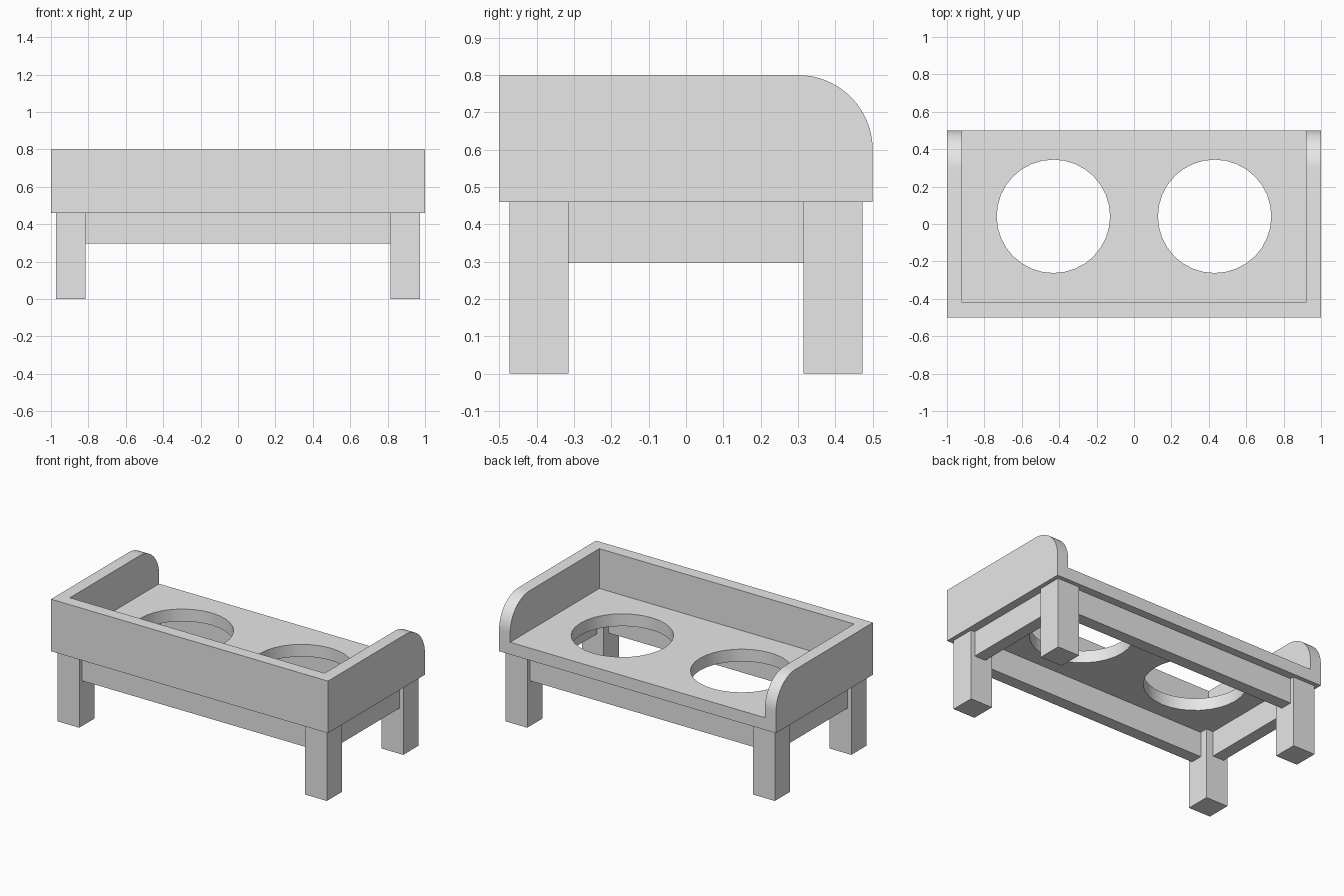
import bpy, bmesh, math

cube = bpy.data.objects.get("Cube")
if cube:
    bpy.data.objects.remove(cube, do_unlink=True)

GREY = bpy.data.materials.new("plain grey")
GREY.use_nodes = True
GREY.diffuse_color = (0.8, 0.8, 0.8, 1)
GREY.node_tree.nodes["Principled BSDF"].inputs["Base Color"].default_value = (0.8, 0.8, 0.8, 1)

WALL = 0.08                  # thickness of the tray boards
BASE, FLOOR, TOP = 0.46, 0.54, 0.80
APRON_LOW = 0.297
LEG = 0.158
LEG_X, LEG_Y = 0.894, 0.394  # leg centres
HOLE_X, HOLE_Y, HOLE_R = 0.431, 0.041, 0.303


def add_object(name, bm):
    """Finish a part: smooth shading with sharp edges above 30 degrees."""
    bmesh.ops.recalc_face_normals(bm, faces=bm.faces[:])
    bm.normal_update()
    for face in bm.faces:
        face.smooth = True
    for edge in bm.edges:
        edge.smooth = edge.calc_face_angle(0) < math.radians(30)
    mesh = bpy.data.meshes.new(name)
    bm.to_mesh(mesh)
    bm.free()
    mesh.materials.append(GREY)
    bpy.context.scene.collection.objects.link(bpy.data.objects.new(name, mesh))


def box(name, x, y, z):
    """Box from (low, high) ranges on each axis."""
    bm = bmesh.new()
    bmesh.ops.create_cube(bm, size=1)
    for v in bm.verts:
        v.co = [sum(r) / 2 + c * (r[1] - r[0]) for r, c in zip((x, y, z), v.co)]
    add_object(name, bm)


def span(centre, size):
    return (centre - size / 2, centre + size / 2)


# Tray floor: one half per bowl opening, meeting at the middle
def floor_half(name, side):
    x_in, x_out = -HOLE_X, 1 - WALL - HOLE_X
    y_low, y_high = WALL - 0.5 - HOLE_Y, 0.5 - HOLE_Y
    angles = [math.tau * i / 32 for i in range(32)]
    angles += [math.atan2(y, x) % math.tau for x in (x_in, x_out) for y in (y_low, y_high)]
    bm = bmesh.new()
    rings = []
    for a in sorted(angles):
        c, s = math.cos(a), math.sin(a)
        reach = min((x_out if c > 0 else x_in) / c if abs(c) > 1e-6 else 9,
                    (y_high if s > 0 else y_low) / s if abs(s) > 1e-6 else 9)
        rings.append([bm.verts.new((side * (HOLE_X + r * c), HOLE_Y + r * s, z))
                      for r, z in ((HOLE_R, BASE), (reach, BASE), (reach, FLOOR), (HOLE_R, FLOOR))])
    for i, ring in enumerate(rings):
        before = rings[i - 1]
        for j in range(4):
            k = (j + 1) % 4
            # The two halves touch at x = 0, so no wall is needed there
            if j != 1 or abs(ring[1].co.x) + abs(before[1].co.x) > 1e-5:
                bm.faces.new((before[j], before[k], ring[k], ring[j]))
    add_object(name, bm)


floor_half("left_tray_floor", 1)
floor_half("right_tray_floor", -1)

# Front wall between the side walls
box("front_wall", (-1 + WALL, 1 - WALL), (-0.5, -0.5 + WALL), (BASE, TOP))

# Side walls with a rounded upper back corner
R = 0.2
profile = [(-0.5, TOP), (-0.5, BASE), (0.5, BASE)]
for i in range(17):
    a = math.pi / 2 * i / 16
    profile.append((0.5 - R + R * math.cos(a), TOP - R + R * math.sin(a)))
for name, x in (("left_side_wall", 1 - WALL), ("right_side_wall", -1)):
    bm = bmesh.new()
    inner = [bm.verts.new((x, y, z)) for y, z in profile]
    outer = [bm.verts.new((x + WALL, y, z)) for y, z in profile]
    bm.faces.new(inner)
    bm.faces.new(outer[::-1])
    for i in range(len(profile)):
        bm.faces.new((inner[i - 1], inner[i], outer[i], outer[i - 1]))
    add_object(name, bm)

# Legs
for sx, xname in ((1, "left"), (-1, "right")):
    for sy, yname in ((-1, "front"), (1, "back")):
        box(f"{yname}_{xname}_leg", span(sx * LEG_X, LEG), span(sy * LEG_Y, LEG), (0, BASE))

# Aprons between the legs, set slightly back from the outer leg faces
IN_X, IN_Y = LEG_X - LEG / 2, LEG_Y - LEG / 2
for s, yname, xname in ((1, "back", "left"), (-1, "front", "right")):
    box(f"{yname}_apron", (-IN_X, IN_X), span(s * 0.407, WALL), (APRON_LOW, BASE))
    box(f"{xname}_apron", span(s * 0.905, WALL), (-IN_Y, IN_Y), (APRON_LOW, BASE))
